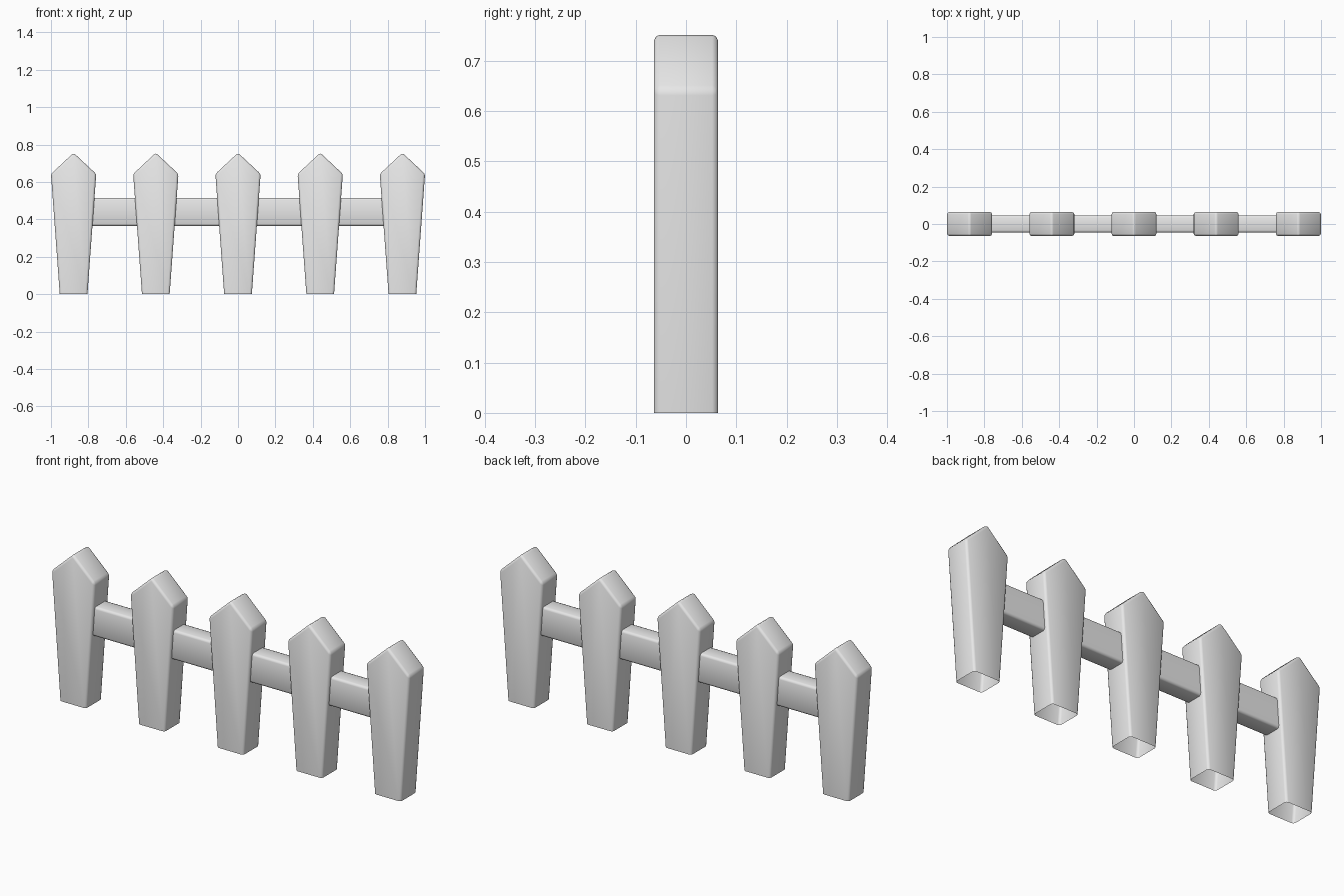
import bpy
import bmesh
from math import radians

cube = bpy.data.objects.get("Cube")
if cube:
    bpy.data.objects.remove(cube, do_unlink=True)

# Single painted-grey material
grey = bpy.data.materials.new("plain_grey")
grey.use_nodes = True
colour = (0.8, 0.8, 0.8, 1)
grey.diffuse_color = colour
grey.node_tree.nodes["Principled BSDF"].inputs["Base Color"].default_value = colour


def open_prism(name, profile, axis_point, half_depth, open_normals, bevel, location=(0, 0, 0)):
    """Extrude a closed profile, leave chosen ends open and round the edges."""
    bm = bmesh.new()
    near = [bm.verts.new(axis_point(a, b, -half_depth)) for a, b in profile]
    far = [bm.verts.new(axis_point(a, b, half_depth)) for a, b in profile]
    bm.faces.new(near)
    bm.faces.new(far[::-1])
    for i in range(len(profile)):
        j = (i + 1) % len(profile)
        bm.faces.new((near[i], far[i], far[j], near[j]))
    bmesh.ops.recalc_face_normals(bm, faces=bm.faces)
    ends = [f for f in bm.faces if any(f.normal[k] * s > 0.99 for k, s in open_normals)]
    bmesh.ops.delete(bm, geom=ends, context='FACES_ONLY')
    edges = [e for e in bm.edges if not e.is_boundary]
    bmesh.ops.bevel(bm, geom=edges, offset=bevel, offset_type='OFFSET',
                    segments=2, profile=0.5, affect='EDGES', clamp_overlap=True)
    mesh = bpy.data.meshes.new(name)
    bm.to_mesh(mesh)
    bm.free()
    mesh.materials.append(grey)
    obj = bpy.data.objects.new(name, mesh)
    obj.location = location
    bpy.context.collection.objects.link(obj)
    bpy.ops.object.select_all(action='DESELECT')
    obj.select_set(True)
    bpy.context.view_layer.objects.active = obj
    bpy.ops.object.shade_smooth_by_angle(angle=radians(50))
    return obj


# Pickets: tapered boards with a pointed top, open underneath
picket_profile = [(-0.074, 0), (0.074, 0), (0.121, 0.643), (0, 0.756), (-0.121, 0.643)]
for i in range(5):
    open_prism(f"picket_{i + 1}", picket_profile, lambda a, b, d: (a, d, b),
               0.064, [(2, -1)], 0.012, ((i - 2) * 0.4395, 0, 0))

# Rail: one long bar through all pickets, its open ends buried in the outer ones
rail_profile = [(-0.046, 0.365), (0.046, 0.365), (0.046, 0.515), (-0.046, 0.515)]
open_prism("rail", rail_profile, lambda a, b, d: (d, a, b),
           0.87, [(0, -1), (0, 1)], 0.012)
